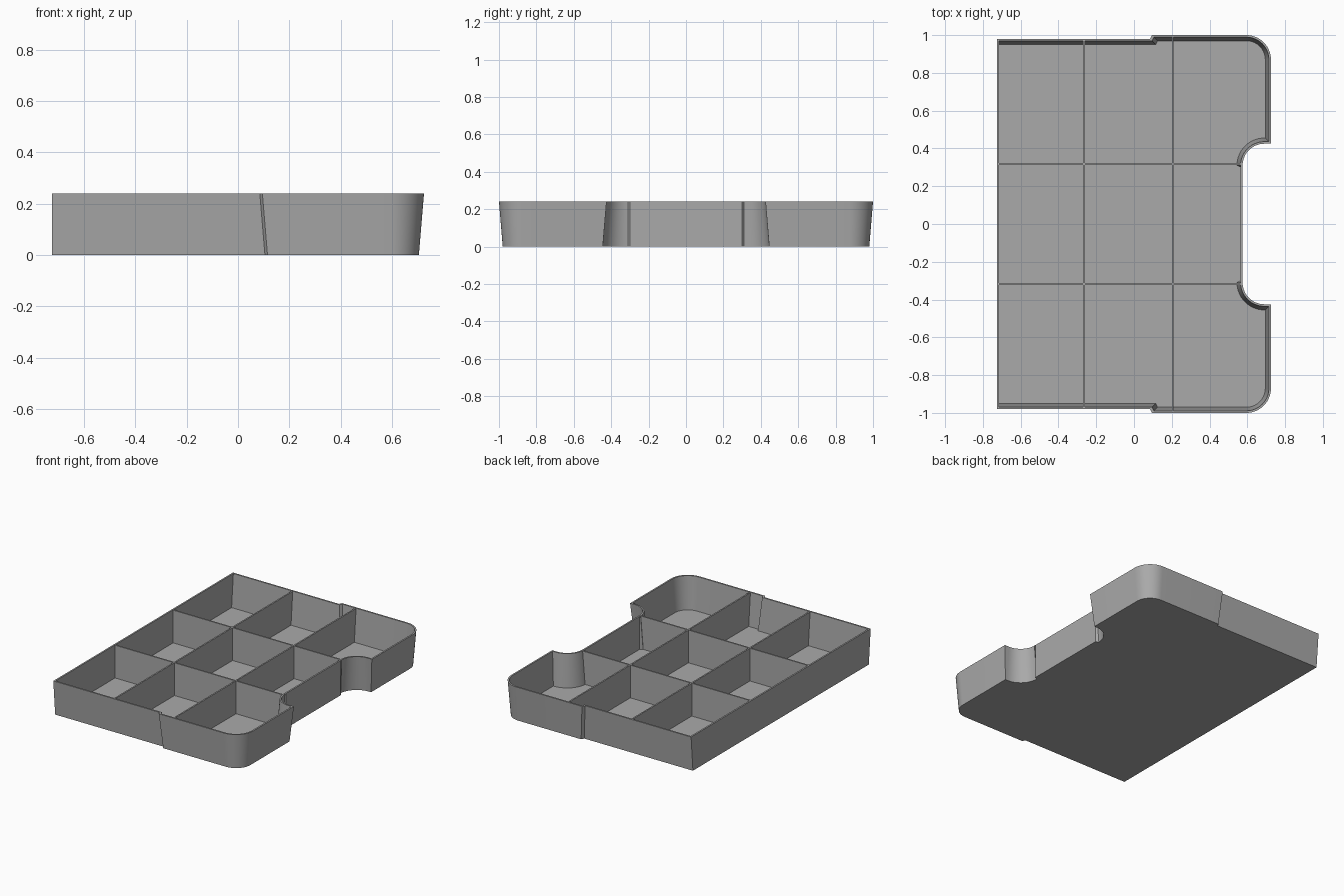
import bpy, math

if "Cube" in bpy.data.objects:
    bpy.data.objects.remove(bpy.data.objects["Cube"])

HEIGHT, FLOOR, WALL, DRAFT = 0.24, 0.012, 0.011, 0.02
LEFT = -0.725

grey = bpy.data.materials.new("plain grey")
grey.use_nodes = True
colour = (0.4, 0.4, 0.4, 1)
grey.diffuse_color = colour
grey.node_tree.nodes["Principled BSDF"].inputs["Base Color"].default_value = colour


def add_object(name, verts, faces):
    mesh = bpy.data.meshes.new(name)
    mesh.from_pydata(verts, [], faces)
    mesh.materials.append(grey)
    obj = bpy.data.objects.new(name, mesh)
    bpy.context.collection.objects.link(obj)
    return obj


def arc(cx, cy, r, start, end, steps=14):
    angles = [math.radians(start + (end - start) * i / steps) for i in range(steps + 1)]
    return [(cx + r * math.cos(a), cy + r * math.sin(a)) for a in angles]


def outline(z, inset):
    """Tray outline at height z; the side and corner walls lean outward."""
    e = inset + DRAFT * (1 - z / HEIGHT)
    half = [(LEFT + inset, e - 0.98), (0.085 + e, e - 0.98), (0.095 + e, e - 1)]
    half += arc(0.595, -0.87, 0.13 - e, -90, 0)         # rounded outer corner
    half += [(0.725 - e, -0.425 - e)]
    half += arc(0.69, -0.31, 0.115 + e, -90, -180)      # concave notch corner
    half += [(0.575 - inset, -0.30)]                    # upright notch wall
    points = half + [(x, -y) for x, y in reversed(half)]
    return [(x, y, z) for x, y in points]


# Tray shell: outer wall, rim, inner wall, closed by underside and floor
rings = [outline(0, 0), outline(HEIGHT, 0), outline(HEIGHT, WALL), outline(FLOOR, WALL)]
n = len(rings[0])
faces = [tuple(reversed(range(n))), tuple(range(3 * n, 4 * n))]
for k in range(3):
    for i in range(n):
        j = (i + 1) % n
        faces.append((k * n + i, k * n + j, k * n + n + j, k * n + n + i))
tray = add_object("tray_shell", sum(rings, []), faces)
bpy.context.view_layer.objects.active = tray
tray.select_set(True)
bpy.ops.object.shade_smooth_by_angle(angle=math.radians(30))


def divider(name, along_x, pos, bottom, top):
    """Thin partition whose ends follow the leaning walls."""
    z0, z1 = FLOOR / 2, HEIGHT - 0.002
    profile = [(bottom[0], z0), (bottom[1], z0), (top[1], z1), (top[0], z1)]
    verts = []
    for side in (pos - 0.005, pos + 0.005):
        verts += [(s, side, z) if along_x else (side, s, z) for s, z in profile]
    sides = [(i, (i + 1) % 4, (i + 1) % 4 + 4, i + 4) for i in range(4)]
    quads = [(3, 2, 1, 0), (4, 5, 6, 7)] + sides
    if along_x:
        quads = [tuple(reversed(q)) for q in quads]
    # Keep face normals pointing outward for either direction
    add_object(name, verts, [tuple(reversed(q)) for q in quads] if along_x else quads)


for name, x, reach in (("left_cross_divider", -0.265, 0.974), ("right_cross_divider", 0.205, 0.994)):
    divider(name, False, x, (DRAFT - reach, reach - DRAFT), (-reach, reach))
for name, y in (("front_long_divider", -0.317), ("back_long_divider", 0.317)):
    divider(name, True, y, (LEFT + 0.005, 0.549), (LEFT + 0.005, 0.569))
